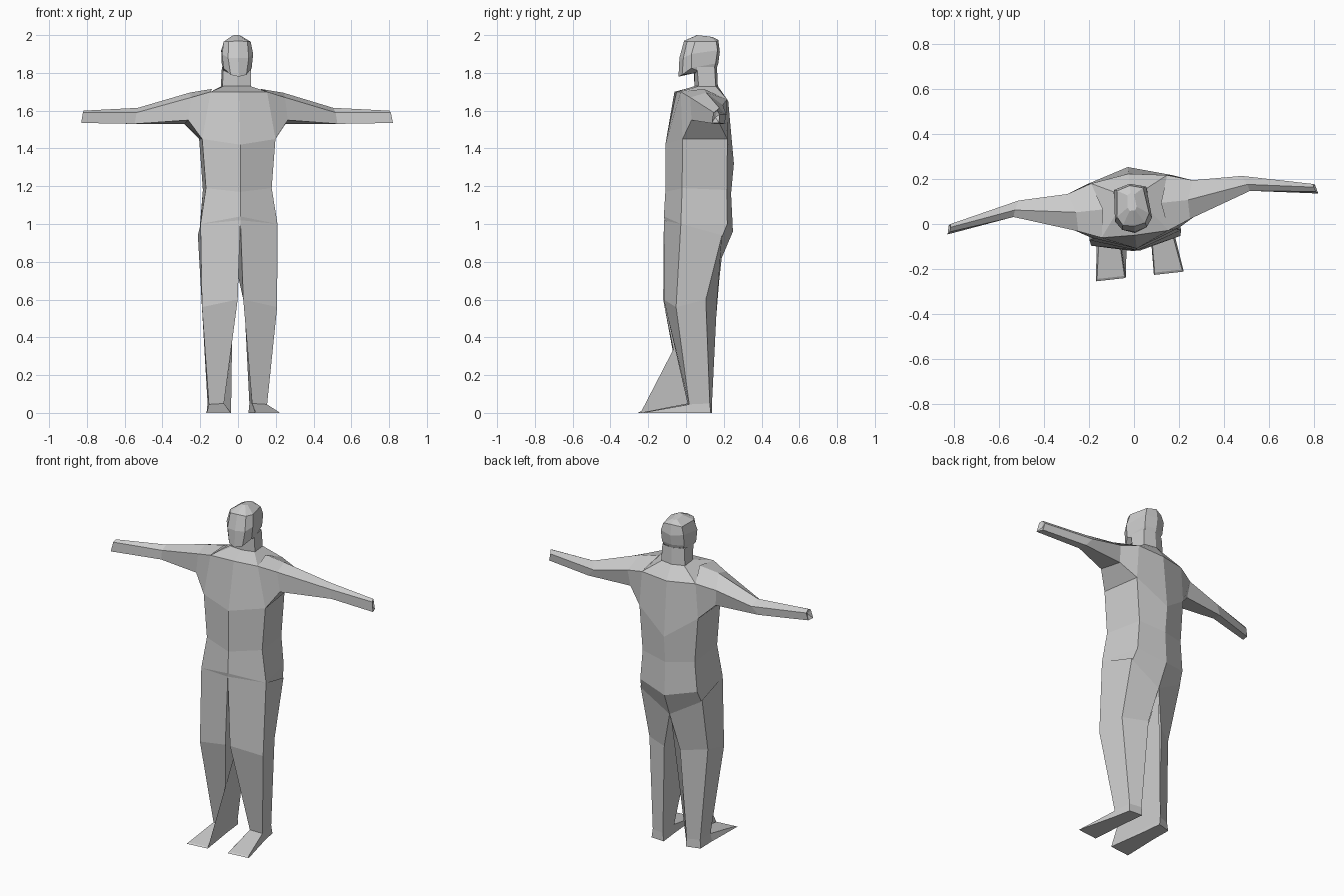
import bpy, bmesh, math

TURN = math.radians(6.3)  # the whole figure is turned slightly


def loft(name, rings, closed=True, cap_end=True, cap_start=False, tip=None, mirror=True):
    """Skin rings of points, then mirror the half across x = 0."""
    bm = bmesh.new()
    rows = [[bm.verts.new(p) for p in r] for r in rings]
    n = len(rows[0])
    for a, b in zip(rows, rows[1:]):
        for i in range(n if closed else n - 1):
            j = (i + 1) % n
            bm.faces.new((a[i], a[j], b[j], b[i]))
    if cap_start:
        bm.faces.new(rows[0])
    if tip:  # notched end
        t = bm.verts.new(tip)
        for i in range(n):
            bm.faces.new((rows[-1][i], rows[-1][(i + 1) % n], t))
    elif cap_end:
        bm.faces.new(rows[-1])
    bmesh.ops.remove_doubles(bm, verts=bm.verts, dist=0.0005)
    if mirror:
        dup = bmesh.ops.duplicate(bm, geom=bm.verts[:] + bm.edges[:] + bm.faces[:])
        for v in dup["geom"]:
            if isinstance(v, bmesh.types.BMVert):
                v.co.x *= -1
        if not closed:
            bmesh.ops.remove_doubles(bm, verts=bm.verts, dist=0.0005)
    bmesh.ops.recalc_face_normals(bm, faces=bm.faces)
    me = bpy.data.meshes.new(name)
    bm.to_mesh(me)
    bm.free()
    ob = bpy.data.objects.new(name, me)
    ob.rotation_euler.z = TURN
    bpy.context.collection.objects.link(ob)
    return ob


# Torso: front centre, front corner, back corner, back centre per level
loft("torso", [
    [(0, -.10, .95), (.20, -.05, .97), (.19, .17, .93), (0, .19, .82)],
    [(0, -.118, 1.04), (.205, -.05, 1.0), (.18, .20, 1.0), (0, .25, .96)],
    [(0, -.11, 1.17), (.175, -.04, 1.19), (.165, .20, 1.18), (0, .24, 1.16)],
    [(0, -.11, 1.42), (.195, -.04, 1.45), (.185, .20, 1.45), (0, .255, 1.32)],
    [(0, -.05, 1.70), (.15, -.045, 1.70), (.17, .20, 1.66), (0, .225, 1.65)],
    [(0, .045, 1.73), (.07, .06, 1.73), (.07, .15, 1.73), (0, .17, 1.73)],
], closed=False, cap_end=False)

# Arms: shoulder root, upper arm, elbow, wrist
loft("arms", [
    [(.15, -.045, 1.70), (.195, -.04, 1.45), (.185, .20, 1.45), (.17, .20, 1.66), (.13, .08, 1.715)],
    [(.25, -.005, 1.67), (.265, 0, 1.55), (.27, .15, 1.53), (.28, .165, 1.63), (.25, .08, 1.695)],
    [(.53, .09, 1.59), (.54, .095, 1.53), (.54, .145, 1.53), (.50, .16, 1.58), (.52, .12, 1.615)],
    [(.82, .055, 1.59), (.83, .045, 1.535), (.82, .085, 1.535), (.81, .09, 1.58), (.815, .075, 1.60)],
], tip=(.805, .068, 1.565))

# Legs: hip, knee, ankle (inner front, outer front, outer back, inner back)
loft("legs", [
    [(0, -.118, 1.02), (.205, -.05, 1.0), (.195, .17, .94), (.0, .19, .82)],
    [(.015, -.12, .60), (.20, -.075, .56), (.185, .085, .60), (.05, .16, .60)],
    [(.075, 0, .05), (.155, 0, .045), (.15, .11, .05), (.075, .13, .05)],
])

# Feet: flat wedges widening to the toes
loft("feet", [
    [(.07, .13, .0), (.155, .115, .0), (.15, .11, .05), (.075, .13, .05)],
    [(.07, 0, .0), (.165, 0, .0), (.155, 0, .045), (.075, 0, .05)],
    [(.063, -.235, .0), (.197, -.235, .0), (.19, -.225, .006), (.068, -.225, .006)],
], cap_start=True)

# Cloth sheet from the seat down to one toe
loft("inner_leg_flap", [
    [(-.005, .185, .82), (-.005, .187, .82)],
    [(-.063, -.235, .0), (-.073, .13, .03)],
], closed=False, cap_end=False, mirror=False)

# Neck and back of head
loft("neck", [
    [(0, .045, 1.72), (.075, .06, 1.72), (.075, .15, 1.72), (0, .17, 1.72)],
    [(0, .045, 1.83), (.075, .05, 1.83), (.07, .145, 1.83), (0, .165, 1.83)],
], closed=False, cap_end=False)

# Head: face centre, face edge, temple, back corner, back centre
loft("head", [
    [(0, .05, 1.80), (.045, .05, 1.80), (.07, .06, 1.81), (.06, .145, 1.83), (0, .165, 1.83)],
    [(0, -.04, 1.78), (.042, -.025, 1.79), (.075, .02, 1.825), (.07, .15, 1.85), (0, .172, 1.85)],
    [(0, -.035, 1.88), (.055, -.02, 1.88), (.083, .02, 1.90), (.072, .16, 1.92), (0, .18, 1.91)],
    [(0, -.01, 1.97), (.05, .0, 1.965), (.072, .04, 1.965), (.058, .155, 1.965), (0, .172, 1.975)],
    [(0, .06, 2.0), (.012, .06, 2.0), (.02, .075, 1.998), (.015, .13, 1.99), (0, .14, 1.99)],
], closed=False)
